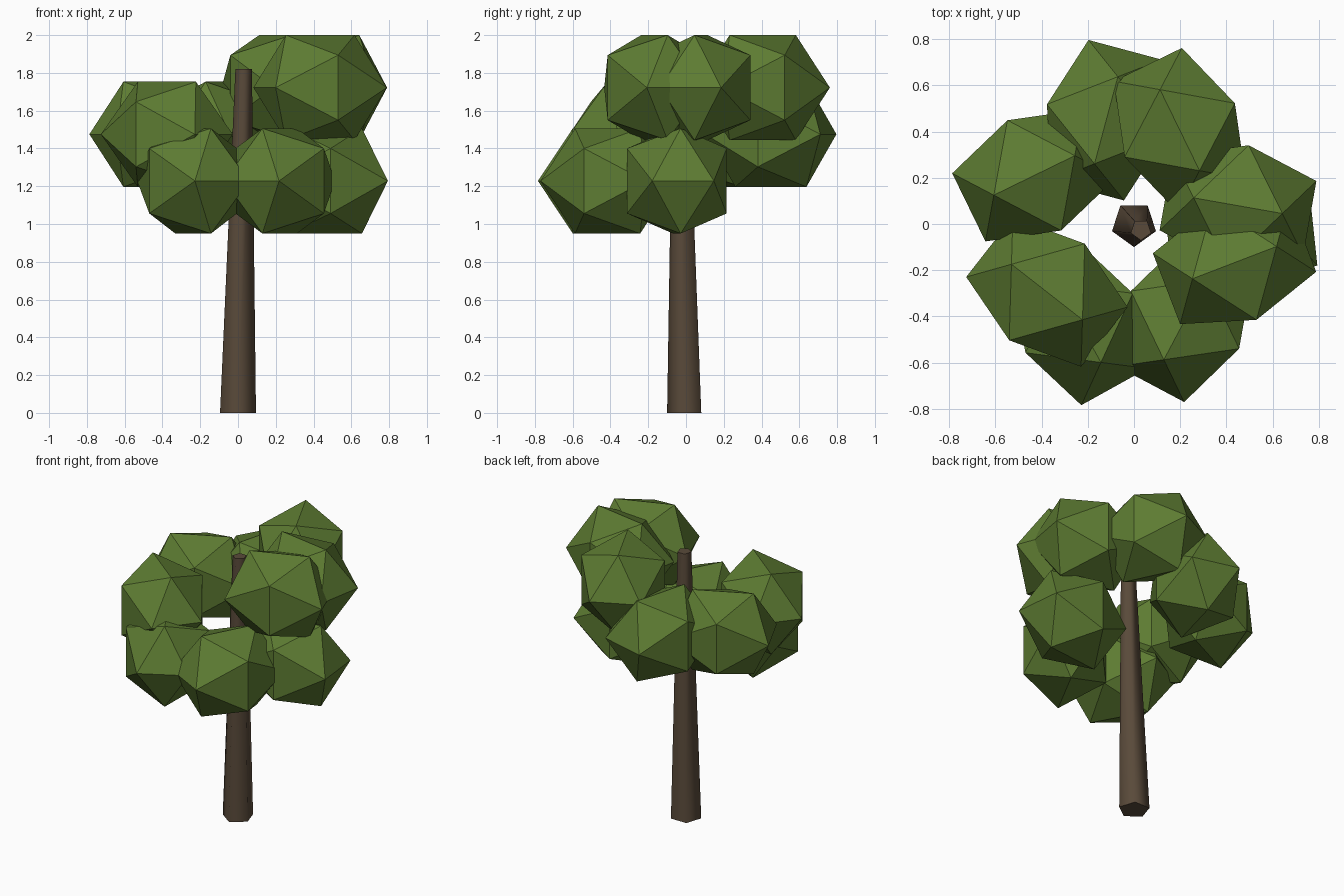
import bpy, bmesh, math
from mathutils import Matrix

cube = bpy.data.objects.get("Cube")
if cube:
    bpy.data.objects.remove(cube, do_unlink=True)


def material(name, rgb):
    mat = bpy.data.materials.new(name)
    mat.use_nodes = True
    mat.diffuse_color = (*rgb, 1)
    mat.node_tree.nodes["Principled BSDF"].inputs["Base Color"].default_value = (*rgb, 1)
    return mat


def finish(bm, name, mat):
    bmesh.ops.recalc_face_normals(bm, faces=bm.faces)
    mesh = bpy.data.meshes.new(name)
    bm.to_mesh(mesh)
    bm.free()
    mesh.materials.append(mat)
    obj = bpy.data.objects.new(name, mesh)
    bpy.context.collection.objects.link(obj)
    return obj


leaf = material("leaf green", (0.11, 0.20, 0.032))
bark = material("bark brown", (0.10, 0.068, 0.042))

# Leaning, tapered five-sided trunk
bm = bmesh.new()
rings = []
for cx, cy, z, radius in ((0, 0, 0, 0.1), (0.03, -0.025, 1.82, 0.046)):
    angles = [math.radians(-90 + 72 * i) for i in range(5)]
    rings.append([bm.verts.new((cx + radius * math.cos(a), cy + radius * math.sin(a), z))
                  for a in angles])
for i in range(5):
    j = (i + 1) % 5
    bm.faces.new((rings[0][i], rings[0][j], rings[1][j], rings[1][i]))
for ring in rings:
    bm.faces.new(ring)
trunk = finish(bm, "trunk", bark)
bpy.ops.object.select_all(action="DESELECT")
trunk.select_set(True)
bpy.context.view_layer.objects.active = trunk
bpy.ops.object.shade_smooth_by_angle(angle=math.radians(80))

PHI = (1 + math.sqrt(5)) / 2


def leaf_clump(name, angle, distance, height):
    """Edge-up icosahedron, slightly stretched, set around the trunk."""
    bm = bmesh.new()
    for a in (-1, 1):
        for b in (-PHI, PHI):
            for co in ((a, 0, b), (0, b, a), (b, a, 0)):
                bm.verts.new(co)
    bmesh.ops.convex_hull(bm, input=bm.verts)
    turn = math.radians(angle)
    place = Matrix.Translation((distance * math.cos(turn), distance * math.sin(turn), height))
    stretch = Matrix.Diagonal((0.195, 0.164, 0.172, 1))
    bm.transform(place @ Matrix.Rotation(-turn, 4, "Z") @ stretch)
    finish(bm, name, leaf)


# Three tiers of foliage: height, then angle and distance of each clump
tiers = {
    "lower": (1.228, ((241, 0.49), (298, 0.47), (354, 0.465))),
    "middle": (1.475, ((105, 0.465), (154, 0.48), (218, 0.478))),
    "upper": (1.722, ((339, 0.466), (10, 0.457), (64, 0.452))),
}
for tier, (height, clumps) in tiers.items():
    for n, (angle, distance) in enumerate(clumps, 1):
        leaf_clump(f"{tier}_foliage_{n}", angle, distance, height)
